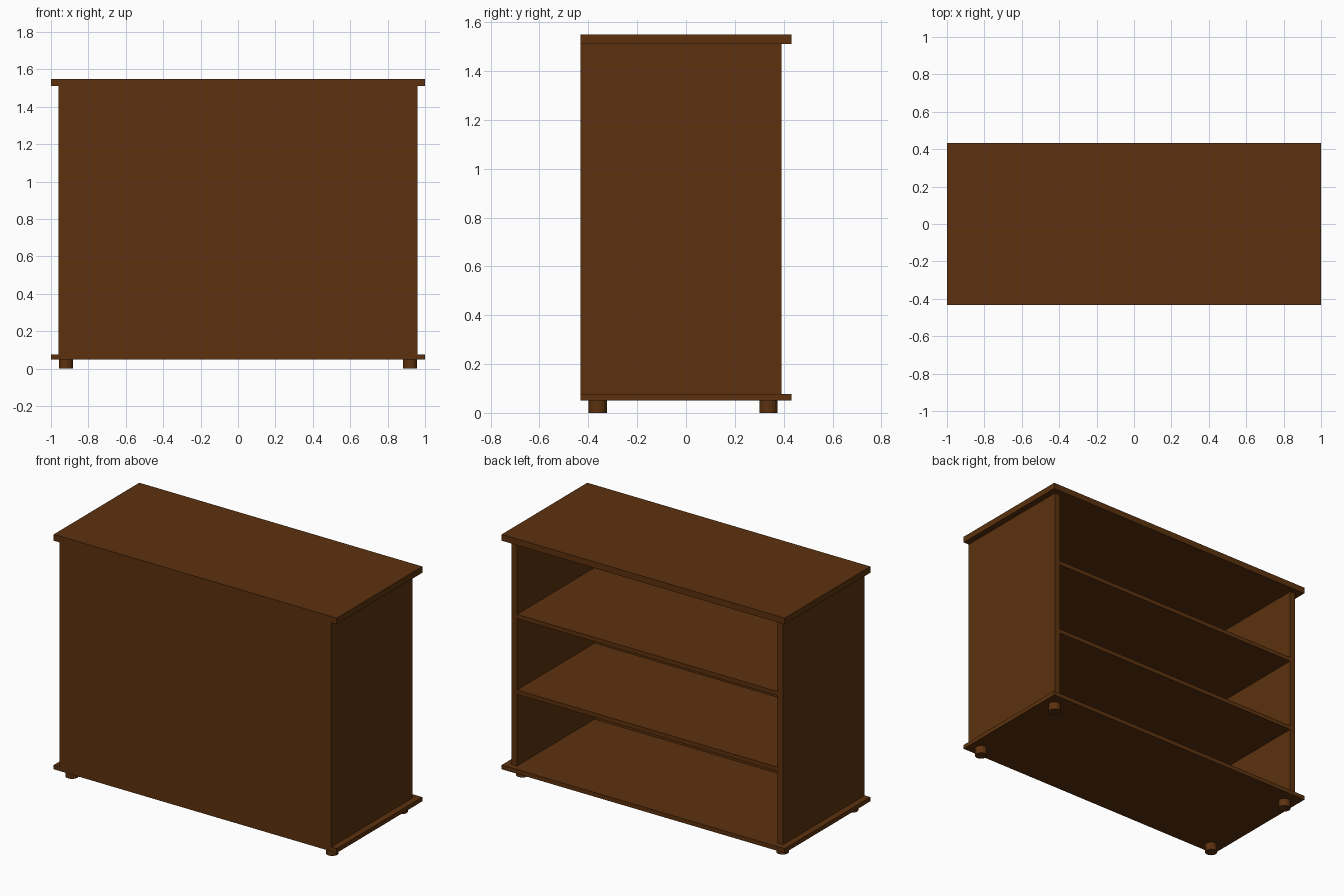
import bpy, bmesh

if "Cube" in bpy.data.objects:
    bpy.data.objects.remove(bpy.data.objects["Cube"])

wood = bpy.data.materials.new("dark_wood")
wood.diffuse_color = (0.107, 0.031, 0.0045, 1)
wood.use_nodes = True
wood.node_tree.nodes["Principled BSDF"].inputs["Base Color"].default_value = wood.diffuse_color


def finish(name, bm):
    bmesh.ops.recalc_face_normals(bm, faces=bm.faces)
    mesh = bpy.data.meshes.new(name)
    bm.to_mesh(mesh)
    bm.free()
    mesh.materials.append(wood)
    obj = bpy.data.objects.new(name, mesh)
    bpy.context.collection.objects.link(obj)
    return obj


def prism(name, outline, z0, z1):
    """Extrude an xy outline between two heights."""
    bm = bmesh.new()
    face = bm.faces.new([bm.verts.new((x, y, z0)) for x, y in outline])
    ext = bmesh.ops.extrude_face_region(bm, geom=[face], use_keep_orig=True)
    verts = [v for v in ext["geom"] if isinstance(v, bmesh.types.BMVert)]
    bmesh.ops.translate(bm, verts=verts, vec=(0, 0, z1 - z0))
    return finish(name, bm)


def board(name, hx, y0, y1, z0, z1):
    return prism(name, [(-hx, y0), (hx, y0), (hx, y1), (-hx, y1)], z0, z1)


front, rear, edge, wall = -0.432, 0.392, 0.96, 0.04
inner_x, inner_y = edge - wall, front + wall

# Top and bottom boards
board("top_board", 1.0, front, 0.432, 1.51, 1.55)
board("bottom_board", 1.0, front, 0.432, 0.05, 0.077)

# U-shaped carcass: two sides and the closed panel
prism("carcass", [(-edge, front), (edge, front), (edge, rear), (inner_x, rear),
                  (inner_x, inner_y), (-inner_x, inner_y), (-inner_x, rear),
                  (-edge, rear)], 0.077, 1.51)

# Shelves
for name, z in (("lower_shelf", 0.562), ("upper_shelf", 1.045)):
    board(name, inner_x, inner_y, rear, z - 0.027, z)

# Round feet
for side, x in (("left", -0.92), ("right", 0.92)):
    for end, y in (("front", -0.362), ("rear", 0.338)):
        bm = bmesh.new()
        bmesh.ops.create_cone(bm, cap_ends=True, segments=16, radius1=0.0375,
                              radius2=0.0375, depth=0.05)
        bmesh.ops.translate(bm, verts=bm.verts, vec=(x, y, 0.025))
        finish(f"{end}_{side}_foot", bm)
